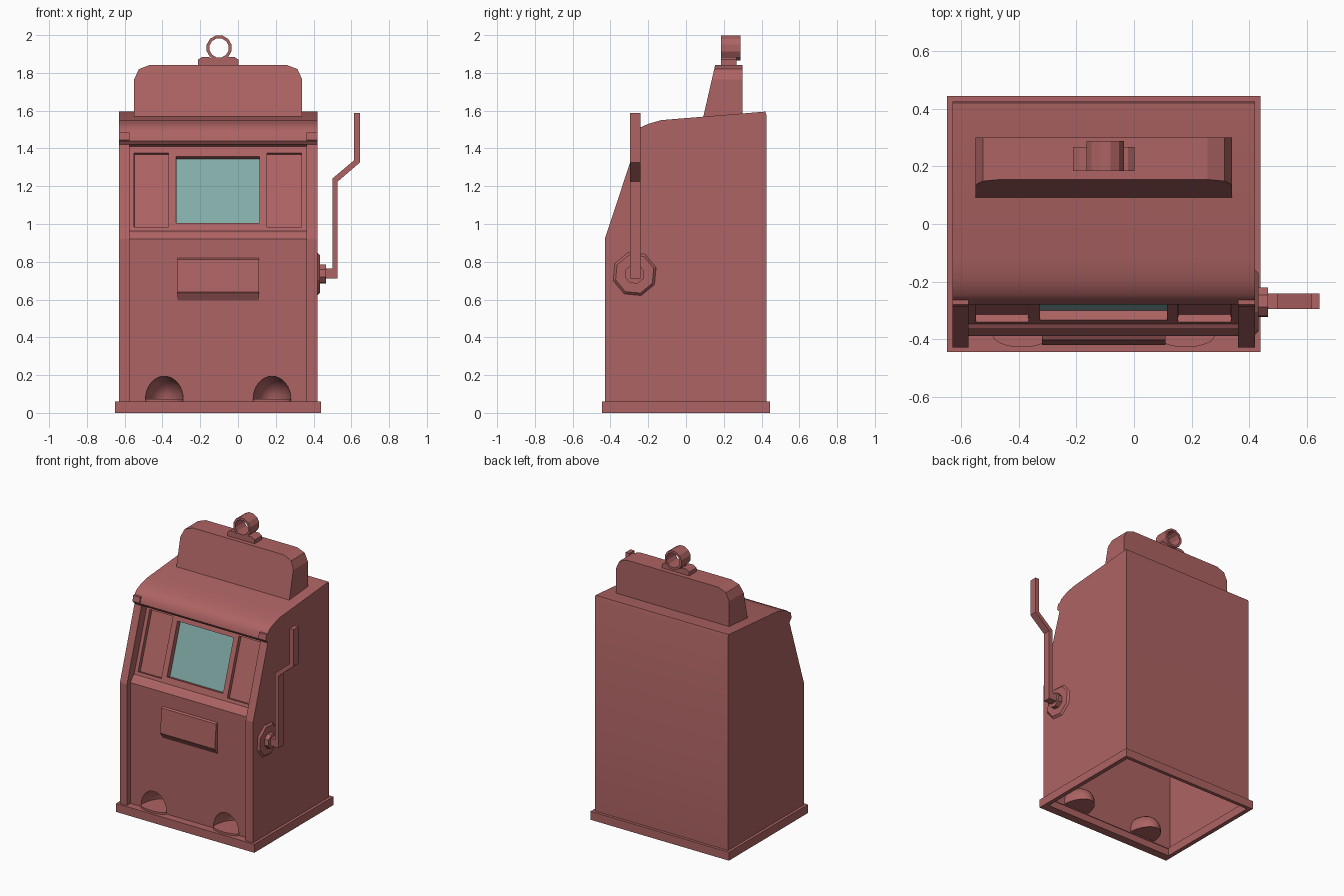
import bpy, bmesh, math
from mathutils import Vector

cube = bpy.data.objects.get("Cube")
if cube:
    bpy.data.objects.remove(cube, do_unlink=True)


def material(name, rgb):
    m = bpy.data.materials.new(name)
    m.use_nodes = True
    m.diffuse_color = (*rgb, 1)
    m.node_tree.nodes["Principled BSDF"].inputs["Base Color"].default_value = (*rgb, 1)
    return m


RED = material("dusty red", (0.42, 0.125, 0.125))
TEAL = material("pale teal", (0.23, 0.42, 0.40))

CX = -0.105                     # cabinet centre line
LEFT, RIGHT = -0.63, 0.42       # cabinet sides
IN_L, IN_R = -0.575, 0.362      # inner edges of the side frames


def finish(name, bm, mats=(RED,)):
    me = bpy.data.meshes.new(name)
    bm.to_mesh(me)
    bm.free()
    ob = bpy.data.objects.new(name, me)
    bpy.context.collection.objects.link(ob)
    for m in mats:
        me.materials.append(m)
    return ob


def prism_mesh(pts, axis, lo, hi, caps=True):
    """Extrude a closed 2D outline along an axis."""
    def place(p, d):
        a, b = p
        return {"x": (d, a, b), "y": (a, d, b), "z": (a, b, d)}[axis]
    bm = bmesh.new()
    rings = [[bm.verts.new(place(p, d)) for p in pts] for d in (lo, hi)]
    n = len(pts)
    for i in range(n):
        j = (i + 1) % n
        bm.faces.new((rings[0][i], rings[0][j], rings[1][j], rings[1][i]))
    if caps:
        for r in rings:
            bm.faces.new(r)
    bmesh.ops.recalc_face_normals(bm, faces=bm.faces)
    return bm


def prism(name, pts, axis, lo, hi, caps=True):
    return finish(name, prism_mesh(pts, axis, lo, hi, caps))


def rect(a0, a1, b0, b1):
    return [(a0, b0), (a1, b0), (a1, b1), (a0, b1)]


def ring(a, b, r, n, turn=0.0):
    return [(a + r * math.cos(turn + math.tau * i / n),
             b + r * math.sin(turn + math.tau * i / n)) for i in range(n)]


def activate(ob):
    bpy.ops.object.select_all(action="DESELECT")
    ob.select_set(True)
    bpy.context.view_layer.objects.active = ob


def cut(ob, cutter):
    mod = ob.modifiers.new("cut", "BOOLEAN")
    mod.object = cutter
    mod.solver = "EXACT"
    activate(ob)
    bpy.ops.object.modifier_apply(modifier=mod.name)
    bpy.data.objects.remove(cutter, do_unlink=True)


# Base frame, open in the middle
base = prism("base_frame", rect(-0.65, 0.44, -0.445, 0.445), "z", 0, 0.06)
cut(base, prism("base_cutter", rect(-0.62, 0.41, -0.385, 0.42), "z", -0.1, 0.2))

# Cabinet shell: sides, back and rounded roof, open at front and bottom
front_edge = [(-0.43, 0.05), (-0.43, 0.92), (-0.41, 0.98), (-0.265, 1.42)]
roof = [(-0.28, 1.44), (-0.272, 1.475), (-0.245, 1.51), (-0.2, 1.53),
        (-0.13, 1.55), (0.42, 1.595), (0.425, 1.58)]
bm = prism_mesh(front_edge + roof + [(0.425, 0.05)], "x", LEFT, RIGHT)
gone = []
for f in bm.faces:
    c = f.calc_center_median()
    if abs(f.normal.x) < 0.5 and (f.normal.z < -0.9 or (c.y < 0 and c.z < 1.42)):
        gone.append(f)
bmesh.ops.delete(bm, geom=gone, context="FACES")
shell = finish("cabinet_shell", bm)
activate(shell)
bpy.ops.object.shade_smooth_by_angle(angle=math.radians(40))

# Underside of the roof overhang
prism("roof_lip", [(-0.18, 1.405), (-0.279, 1.44), (-0.18, 1.46)], "x", IN_L, IN_R)

# Side frames with end tabs
frame_back = [(-0.19, 1.42), (-0.33, 0.98), (-0.38, 0.9), (-0.38, 0.05)]
for side, x0, x1 in (("right", LEFT, IN_L), ("left", IN_R, RIGHT)):
    prism(side + "_frame", front_edge + frame_back, "x", x0, x1)
    prism(side + "_frame_tab", [(-0.26, 1.42), (-0.288, 1.445), (-0.28, 1.485),
                                (-0.25, 1.485)], "x", x0, x1)

# Lower front panel with sill
panel = prism("front_panel", [(-0.39, 0.05), (-0.39, 0.92), (-0.362, 0.955),
                              (-0.345, 0.965), (-0.335, 0.965), (-0.38, 0.91),
                              (-0.38, 0.05)], "x", IN_L, IN_R)

# Coin cups: arched hole, hollow dome behind it and a rounded lip
FLOOR, CUP_W, CUP_H, CUP_D = 0.072, 0.1, 0.122, 0.16
SEG = 16
for side, x in (("right", CX - 0.285), ("left", CX + 0.285)):
    arch = [(x + CUP_W * math.cos(math.pi * i / SEG),
             FLOOR + CUP_H * math.sin(math.pi * i / SEG)) for i in range(SEG + 1)]
    cut(panel, prism("cup_cutter", arch, "y", -0.5, -0.3))

    bm = bmesh.new()
    bmesh.ops.create_uvsphere(bm, u_segments=2 * SEG, v_segments=SEG, radius=1)
    for normal in ((0, -1, 0), (0, 0, -1)):
        bmesh.ops.bisect_plane(bm, geom=bm.verts[:] + bm.edges[:] + bm.faces[:],
                               plane_co=(0, 0, 0), plane_no=normal, clear_outer=True)
    for v in bm.verts:
        v.co = Vector((x + v.co.x * CUP_W, -0.388 + v.co.y * CUP_D, FLOOR + v.co.z * CUP_H))
    bmesh.ops.reverse_faces(bm, faces=bm.faces)
    dome = finish(side + "_coin_cup", bm)
    activate(dome)
    bpy.ops.object.shade_smooth_by_angle(angle=math.radians(40))

    lip = []
    for px, py in ring(0, 0, 1, 2 * SEG):
        lip.append((x + px * CUP_W, -0.388 + py * (CUP_D if py > 0 else 0.04)))
    prism(side + "_coin_lip", lip, "z", 0.058, FLOOR + 0.002)

# Raised plate on the front
prism("payout_plate", [(-0.385, 0.822), (-0.403, 0.812), (-0.42, 0.64), (-0.412, 0.63),
                       (-0.385, 0.588)], "x", CX - 0.215, CX + 0.215)

# Sloped display panel with three recesses, the middle one glazed
xs = [IN_L, -0.55, -0.367, -0.327, 0.115, 0.153, 0.337, IN_R]
zs = [0.963, 0.985, 1.005, 1.357, 1.377, 1.42]
bm = bmesh.new()
grid = [[bm.verts.new((x, -0.335 + (z - 1) * 0.338, z)) for x in xs] for z in zs]
window, sides = [], []
for r in range(len(zs) - 1):
    for c in range(len(xs) - 1):
        f = bm.faces.new((grid[r][c], grid[r][c + 1], grid[r + 1][c + 1], grid[r + 1][c]))
        if c == 3 and r == 2:
            window.append(f)
        elif c in (1, 5) and r in (1, 2, 3):
            sides.append(f)
bm.normal_update()
for cells, depth in ((window, 0.035), (sides, 0.026)):
    bmesh.ops.inset_region(bm, faces=cells, thickness=0.001, depth=-depth,
                           use_even_offset=True)
for f in window:
    f.material_index = 1
finish("display_panel", bm, (RED, TEAL))

# Sign on the roof: cut corners, leaning front
half = [(0.445, 1.56), (0.445, 1.765), (0.42, 1.82), (0.36, 1.843)]
outline = [(CX + x, z) for x, z in half] + [(CX - x, z) for x, z in reversed(half)]
bm = prism_mesh(outline, "y", 0.09, 0.3)
for v in bm.verts:
    if v.co.y < 0.2:
        v.co.y += (v.co.z - 1.56) * 0.228
finish("roof_sign", bm)

# Bracket and ring on the sign
half = [(0.107, 1.84), (0.107, 1.87), (0.085, 1.885), (0.05, 1.885), (0.035, 1.875)]
prism("ring_bracket", [(CX + x, z) for x, z in half] +
      [(CX - x, z) for x, z in reversed(half)], "y", 0.185, 0.267)
hoop = prism("top_ring", ring(CX + 0.005, 1.932, 0.068, 12, math.pi / 12),
             "y", 0.185, 0.288, caps=False)
solid = hoop.modifiers.new("wall", "SOLIDIFY")
solid.thickness = 0.016
solid.offset = -1

# Lever: bevelled disc, hub and cranked arm
LY, LZ = -0.272, 0.735
bm = prism_mesh(ring(LY, LZ, 0.124, 8, 0.3), "x", 0.415, 0.433)
for v in bm.verts:
    if v.co.x > 0.425:
        v.co.y = LY + (v.co.y - LY) * 0.85
        v.co.z = LZ + (v.co.z - LZ) * 0.85
finish("lever_disc", bm)
prism("lever_hub", ring(LY, LZ, 0.053, 8, 0.3), "x", 0.425, 0.465)
prism("lever_arm", [(0.46, 0.712), (0.528, 0.712), (0.528, 1.225), (0.645, 1.325),
                    (0.645, 1.588), (0.615, 1.588), (0.615, 1.338), (0.499, 1.24),
                    (0.499, 0.765), (0.46, 0.765)], "y", -0.296, -0.242)
